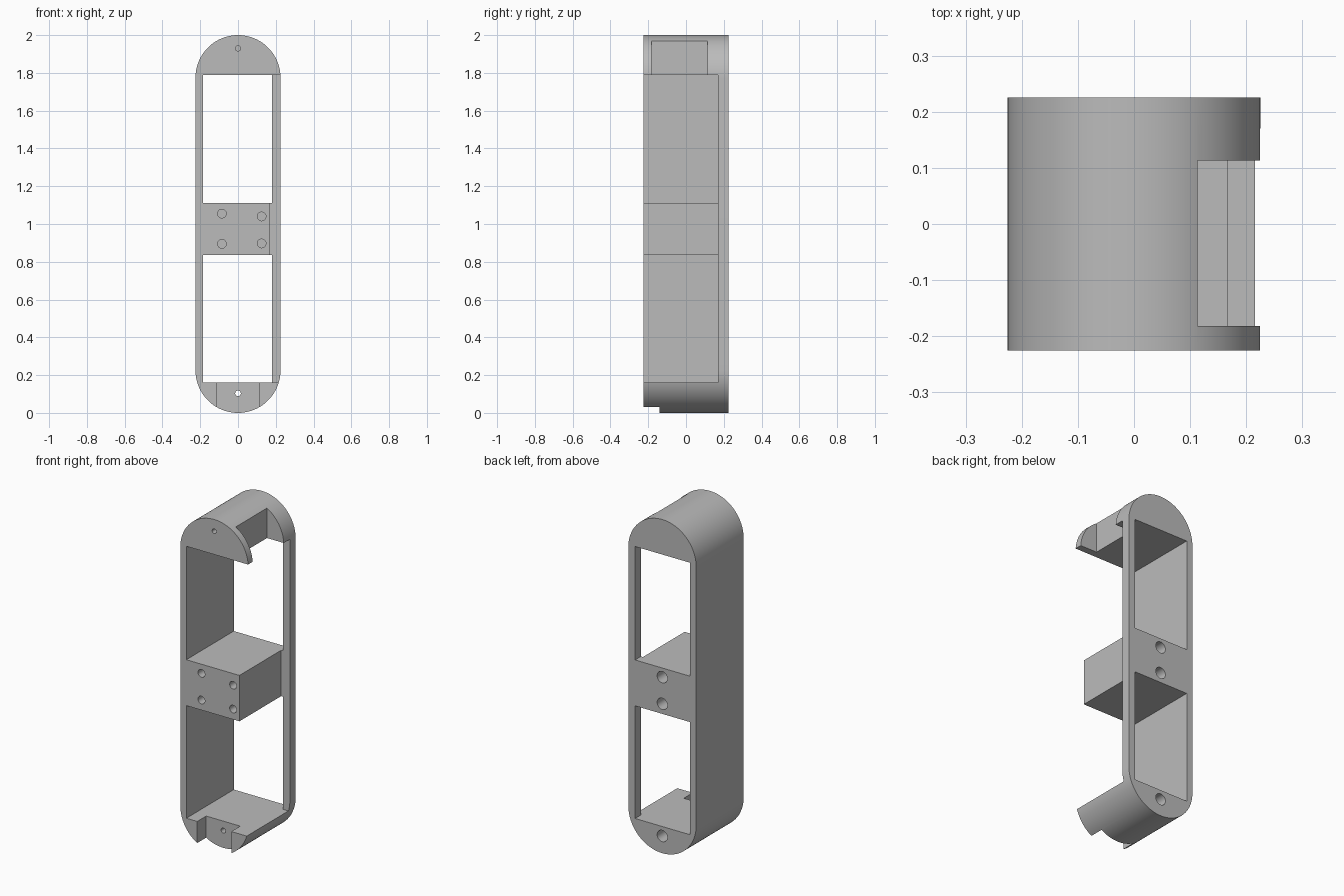
import bpy, bmesh, math
from mathutils import Matrix

cube = bpy.data.objects.get("Cube")
if cube:
    bpy.data.objects.remove(cube, do_unlink=True)

R = 0.225                    # end radius and half depth
LOW, HIGH = 0.16, 1.79       # limits of the open windows
FAR = 0.4                    # beyond the body

grey = bpy.data.materials.new("plain_grey")
grey.use_nodes = True
grey.diffuse_color = (0.5, 0.5, 0.5, 1)
grey.node_tree.nodes["Principled BSDF"].inputs["Base Color"].default_value = (0.5, 0.5, 0.5, 1)


def make_object(name, bm):
    bmesh.ops.recalc_face_normals(bm, faces=bm.faces)
    mesh = bpy.data.meshes.new(name)
    bm.to_mesh(mesh)
    bm.free()
    mesh.materials.append(grey)
    ob = bpy.data.objects.new(name, mesh)
    bpy.context.collection.objects.link(ob)
    return ob


def box(name, x0, x1, y0, y1, z0, z1):
    bm = bmesh.new()
    place = Matrix.Translation(((x0 + x1) / 2, (y0 + y1) / 2, (z0 + z1) / 2))
    size = Matrix.Diagonal((x1 - x0, y1 - y0, z1 - z0, 1))
    bmesh.ops.create_cube(bm, size=1, matrix=place @ size)
    return make_object(name, bm)


def rod(name, x, z, radius, y0, y1):
    bm = bmesh.new()
    place = Matrix.Translation((x, (y0 + y1) / 2, z)) @ Matrix.Rotation(math.pi / 2, 4, 'X')
    bmesh.ops.create_cone(bm, cap_ends=True, segments=32, radius1=radius,
                          radius2=radius, depth=y1 - y0, matrix=place)
    return make_object(name, bm)


# Rounded bar: stadium outline extruded front to back
bm = bmesh.new()
steps = 48
outline = []
for centre, start in ((2 - R, 0), (R, math.pi)):
    for i in range(steps + 1):
        a = start + math.pi * i / steps
        outline.append(bm.verts.new((R * math.cos(a), -R, centre + R * math.sin(a))))
face = bm.faces.new(outline)
ext = bmesh.ops.extrude_face_region(bm, geom=[face])
bmesh.ops.translate(bm, vec=(0, 2 * R, 0),
                    verts=[g for g in ext["geom"] if isinstance(g, bmesh.types.BMVert)])
body = make_object("rounded_frame", bm)

# Windows, open side and end notches
cutters = [
    box("lower_window", -0.185, 0.18, -FAR, FAR, LOW, 0.835),
    box("upper_window", -0.185, 0.18, -FAR, FAR, 1.11, HIGH),
    box("open_side", 0.167, FAR, -FAR, 0.17, LOW, HIGH),
    box("top_notch", 0.113, FAR, -0.182, 0.113, 1.7, 2.2),
    box("bottom_notch", -0.113, 0.113, -FAR, -0.14, -0.2, 0.3),
]

# Screw holes in the front of the middle block and the top
for x, z in ((-0.085, 1.055), (-0.085, 0.895), (0.125, 1.04), (0.125, 0.897)):
    cutters.append(rod("front_hole", x, z, 0.023, -FAR, -0.12))
cutters.append(rod("top_hole", 0, 1.93, 0.014, -FAR, -0.12))

# Wider holes in the back, and the through hole at the bottom
for z in (1.055, 0.895, 0.103):
    cutters.append(rod("back_hole", 0, z, 0.034, 0.08, FAR))
cutters.append(rod("bottom_hole", 0, 0.103, 0.015, -FAR, FAR))

for cutter in cutters:
    cutter.hide_render = True
    mod = body.modifiers.new(cutter.name, 'BOOLEAN')
    mod.operation = 'DIFFERENCE'
    mod.solver = 'EXACT'
    mod.object = cutter

# Bake the cuts and drop the cutters
bpy.context.view_layer.update()
depsgraph = bpy.context.evaluated_depsgraph_get()
result = bpy.data.meshes.new_from_object(body.evaluated_get(depsgraph))
body.modifiers.clear()
body.data = result
for cutter in cutters:
    bpy.data.objects.remove(cutter, do_unlink=True)

bpy.ops.object.select_all(action='DESELECT')
body.select_set(True)
bpy.context.view_layer.objects.active = body
bpy.ops.object.shade_smooth_by_angle(angle=math.radians(30))
